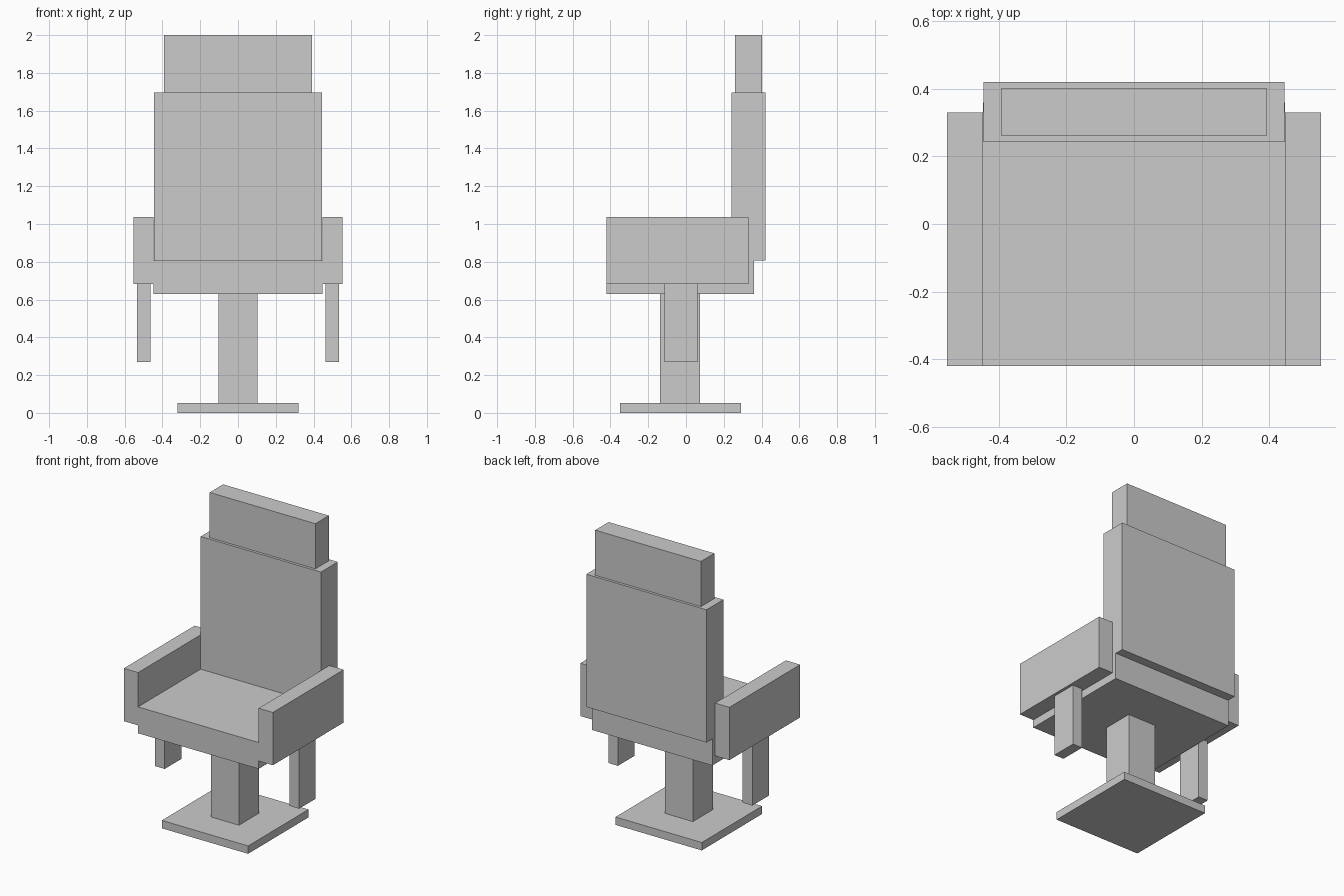
import bpy

if "Cube" in bpy.data.objects:
    bpy.data.objects.remove(bpy.data.objects["Cube"])

grey = bpy.data.materials.new("plain_grey")
grey.diffuse_color = (0.6, 0.6, 0.6, 1)
grey.use_nodes = True
grey.node_tree.nodes["Principled BSDF"].inputs["Base Color"].default_value = grey.diffuse_color


def box(name, x, y, z):
    """Axis-aligned block from (min, max) ranges."""
    ranges = (x, y, z)
    bpy.ops.mesh.primitive_cube_add(size=1, location=[(a + b) / 2 for a, b in ranges])
    ob = bpy.context.object
    ob.name = name
    ob.scale = [b - a for a, b in ranges]
    bpy.ops.object.transform_apply(location=False, rotation=False, scale=True)
    ob.data.materials.append(grey)
    return ob


# Pedestal
box("base_plate", (-0.32, 0.32), (-0.35, 0.29), (0, 0.053))
box("column", (-0.104, 0.104), (-0.138, 0.075), (0.053, 0.63))

# Seat, backrest and headrest
box("seat", (-0.447, 0.447), (-0.42, 0.36), (0.63, 0.807))
box("backrest", (-0.446, 0.446), (0.242, 0.42), (0.807, 1.697))
box("headrest", (-0.392, 0.392), (0.26, 0.402), (1.697, 2.0))

# Armrests with hanging supports, one pair per side
for side, s in (("left", -1), ("right", 1)):
    box(side + "_armrest", sorted((s * 0.447, s * 0.553)), (-0.42, 0.33), (0.683, 1.037))
    box(side + "_arm_support", sorted((s * 0.463, s * 0.534)), (-0.115, 0.06), (0.27, 0.683))
